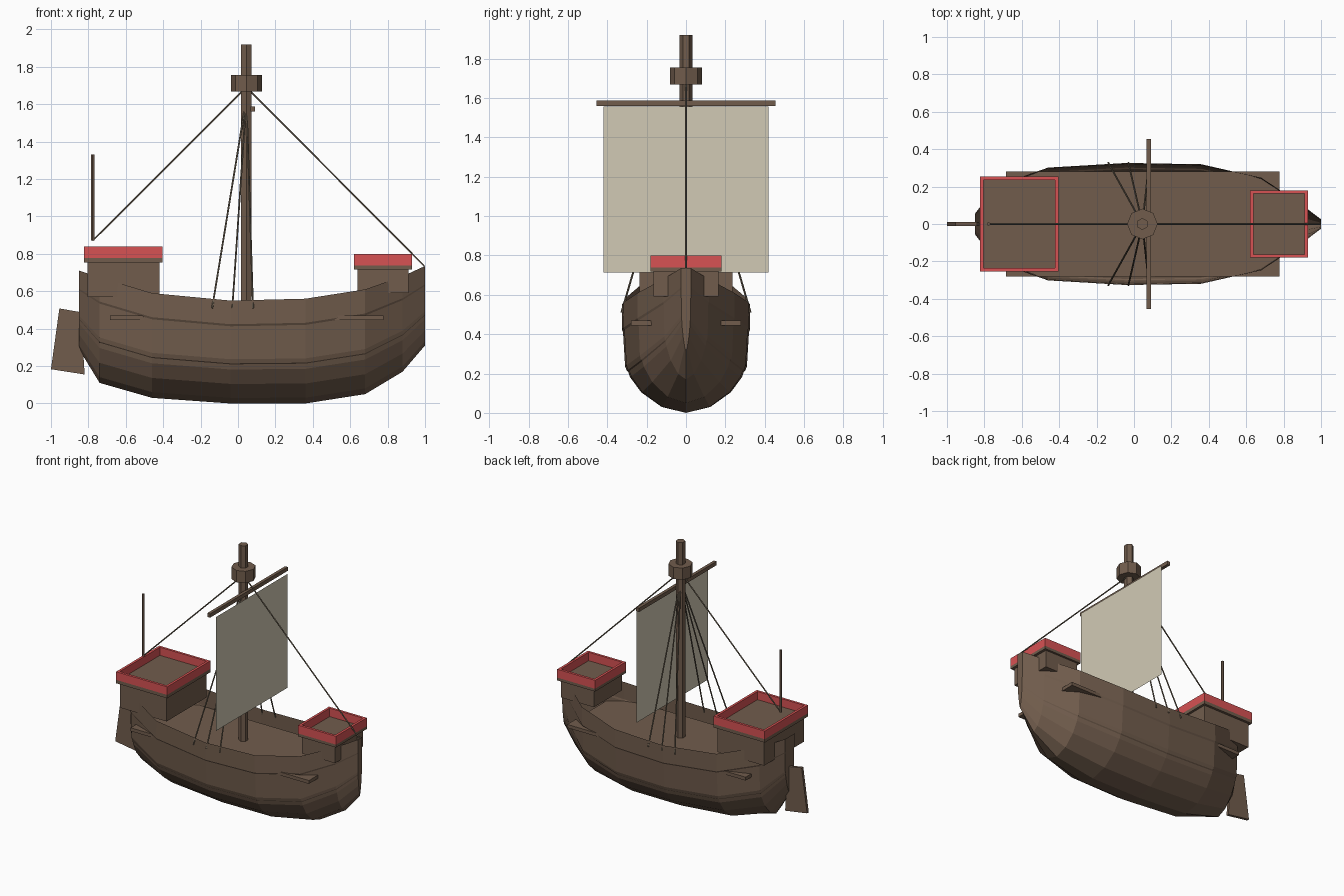
import bpy
import bmesh
from mathutils import Vector

cube = bpy.data.objects.get("Cube")
if cube:
    bpy.data.objects.remove(cube, do_unlink=True)


def material(name, rgb):
    m = bpy.data.materials.new(name)
    m.use_nodes = True
    m.diffuse_color = (*rgb, 1)
    m.node_tree.nodes["Principled BSDF"].inputs["Base Color"].default_value = (*rgb, 1)
    return m


WOOD = material("brown wood", (0.165, 0.108, 0.073))
RED = material("red paint", (0.68, 0.085, 0.087))
CLOTH = material("cream cloth", (0.64, 0.59, 0.46))
ROPE = material("tan rope", (0.17, 0.135, 0.095))


def mesh_object(name, verts, faces, mat):
    me = bpy.data.meshes.new(name)
    me.from_pydata(verts, [], faces)
    me.materials.append(mat)
    ob = bpy.data.objects.new(name, me)
    bpy.context.collection.objects.link(ob)
    return ob


def box(name, x, y, z, mat=WOOD):
    """Box from (min, max) pairs on each axis."""
    bm = bmesh.new()
    bmesh.ops.create_cube(bm, size=1)
    for v in bm.verts:
        v.co = [r[0] if c < 0 else r[1] for c, r in zip(v.co, (x, y, z))]
    ob = mesh_object(name, [], [], mat)
    bm.to_mesh(ob.data)
    bm.free()
    return ob


def rod(name, a, b, radius, sides=6, mat=WOOD):
    """Prism running between two points."""
    a, b = Vector(a), Vector(b)
    d = b - a
    bpy.ops.mesh.primitive_cylinder_add(vertices=sides, radius=radius,
                                        depth=d.length, location=(a + b) / 2)
    ob = bpy.context.object
    ob.name = name
    if abs(d.x) + abs(d.y) > 1e-6:
        ob.rotation_euler = d.to_track_quat("Z", "Y").to_euler()
    ob.data.materials.append(mat)
    return ob


# Hull: stations of x, keel height, rail height, half width, sharpness
stations = [
    (-0.85, 0.29, 0.71, 0.055, 1.4), (-0.74, 0.11, 0.675, 0.20, 1.1),
    (-0.46, 0.03, 0.59, 0.30, 1), (-0.04, 0.0, 0.55, 0.325, 1),
    (0.36, 0.0, 0.56, 0.318, 1), (0.68, 0.05, 0.61, 0.245, 1),
    (0.88, 0.17, 0.68, 0.115, 1.1), (1.0, 0.31, 0.735, 0.025, 1.4),
]
# Section: height fraction, width fraction, strake bulge
section = [
    (1, 1, 0), (0.77, 0.995, 0.003), (0.75, 0.985, 0),
    (0.43, 0.94, 0.004), (0.39, 0.915, 0.004), (0.38, 0.905, 0),
    (0.33, 0.875, 0), (0.19, 0.7, 0), (0.055, 0.38, 0),
]
verts = []
for x, low, high, half, sharp in stations:
    side = [(half * w ** sharp + bulge * min(1, half * 5), low + f * (high - low))
            for f, w, bulge in section]
    verts += [(x, y, z) for y, z in side] + [(x, 0, low)]
    verts += [(x, -y, z) for y, z in reversed(side)]
n = 2 * len(section) + 1
faces = [(i * n + j, (i + 1) * n + j, (i + 1) * n + j + 1, i * n + j + 1)
         for i in range(len(stations) - 1) for j in range(n - 1)]
faces.append(tuple(range(n)))
faces.append(tuple(reversed(range(len(verts) - n, len(verts)))))
mesh_object("hull", verts, faces, WOOD)

# Deck plate, whose corners poke through the planking
box("deck", (-0.685, 0.778), (-0.28, 0.28), (0.445, 0.47))


# Fighting platforms at both ends
def castle(name, x, half, body_x, body_half, base, floor, rail, top):
    t = 0.018
    box(name + "_body", body_x, (-body_half, body_half), (base, floor))
    box(name + "_floor", x, (-half, half), (floor, rail))
    for side, lo, hi in (("right", -half, t - half), ("left", half - t, half)):
        box(f"{name}_{side}_rail", x, (lo, hi), (rail, top), RED)
    for end, lo, hi in (("back", x[0], x[0] + t), ("front", x[1] - t, x[1])):
        box(f"{name}_{end}_rail", (lo, hi), (t - half, half - t), (rail, top), RED)


castle("stern_castle", (-0.823, -0.404), 0.253, (-0.805, -0.421), 0.235,
       0.57, 0.753, 0.778, 0.838)
castle("bow_castle", (0.62, 0.93), 0.18, (0.64, 0.911), 0.165,
       0.59, 0.717, 0.738, 0.80)

# Rudder blade
outline = [(-0.955, 0.508), (-0.84, 0.488), (-0.82, 0.155), (-1.0, 0.183)]
t = 0.01
rudder = mesh_object("rudder", [(x, s, z) for s in (-t, t) for x, z in outline],
                     [(3, 2, 1, 0), (4, 5, 6, 7)] +
                     [(i, (i + 1) % 4, (i + 1) % 4 + 4, i + 4) for i in range(4)], WOOD)
bm = bmesh.new()
bm.from_mesh(rudder.data)
bmesh.ops.recalc_face_normals(bm, faces=bm.faces)
bm.to_mesh(rudder.data)
bm.free()

# Mast, lookout, yard and sail
MX = 0.045
rod("mast", (MX, 0, 0.44), (MX, 0, 1.92), 0.032)
rod("lookout", (MX, 0, 1.668), (MX, 0, 1.755), 0.082, 8)
box("yard", (0.067, 0.09), (-0.455, 0.455), (1.56, 1.588))
mesh_object("sail", [(0.113, -0.42, 0.713), (0.113, 0.42, 0.713),
                     (0.113, 0.42, 1.557), (0.113, -0.42, 1.557)],
            [(0, 1, 2, 3)], CLOTH)

# Flagpole and rigging
rod("flagpole", (-0.777, 0, 0.87), (-0.777, 0, 1.33), 0.01)
rod("back_stay", (MX - 0.02, 0, 1.67), (-0.777, 0, 0.87), 0.005, 5, ROPE)
rod("fore_stay", (MX + 0.02, 0, 1.67), (0.995, 0, 0.735), 0.005, 5, ROPE)
for side, s in (("left", 1), ("right", -1)):
    for i, x in enumerate((-0.138, -0.03, 0.08)):
        rod(f"{side}_shroud_{i + 1}", (MX, 0, 1.63), (x, 0.328 * s, 0.51),
            0.005, 5, ROPE)
